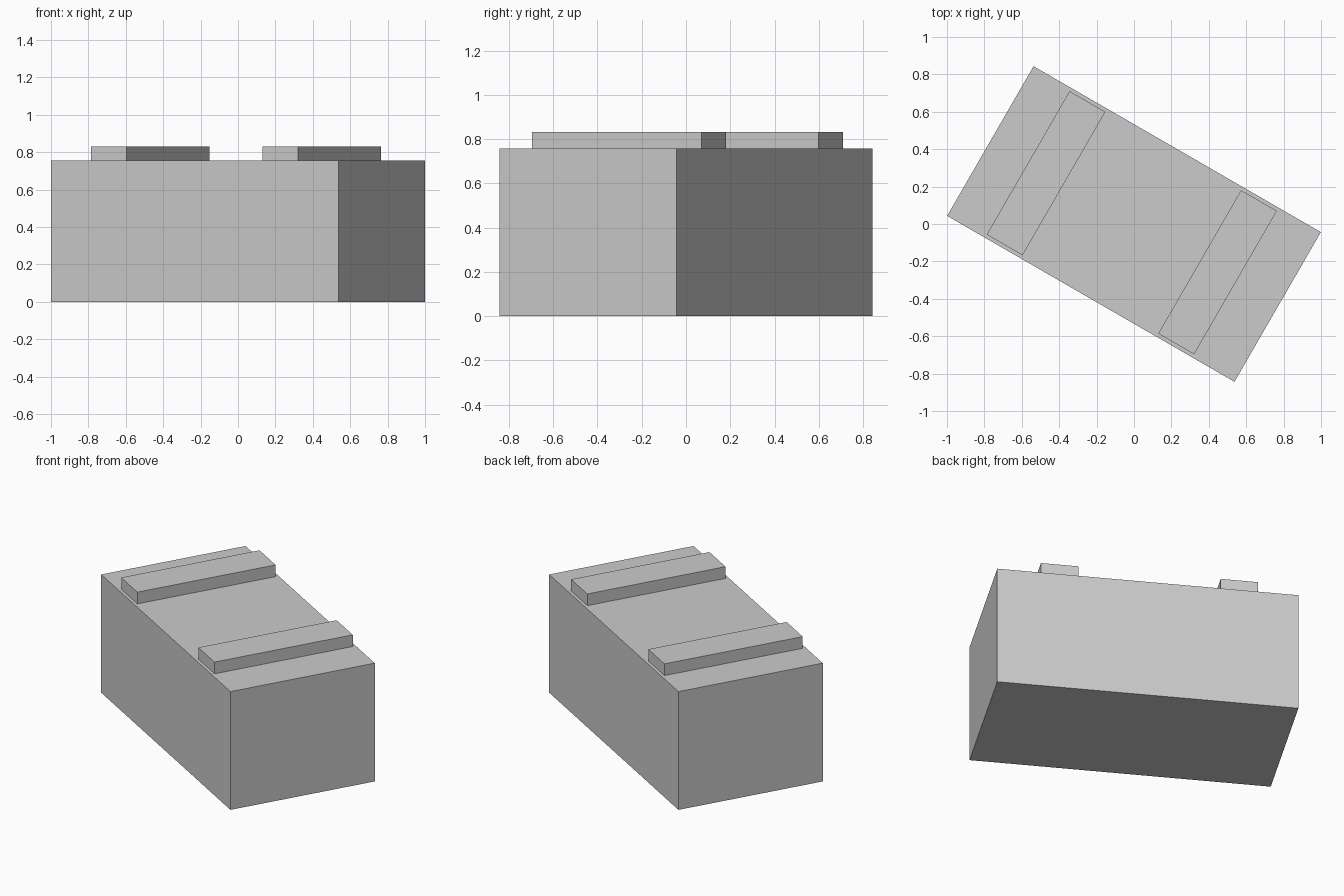
import bpy
import bmesh
from math import radians
from mathutils import Matrix

cube = bpy.data.objects.get("Cube")
if cube:
    bpy.data.objects.remove(cube, do_unlink=True)

# Single plain grey
grey = bpy.data.materials.new("plain grey")
grey.use_nodes = True
colour = (0.6, 0.6, 0.6, 1)
grey.diffuse_color = colour
grey.node_tree.nodes["Principled BSDF"].inputs["Base Color"].default_value = colour

TURN = Matrix.Rotation(radians(-30), 4, "Z")  # the whole model is turned about z


def block(name, size, along, base):
    """Box standing on height base, shifted along the long axis."""
    bm = bmesh.new()
    bmesh.ops.create_cube(bm, size=1)
    bmesh.ops.scale(bm, vec=size, verts=bm.verts)
    bmesh.ops.translate(bm, vec=(along, 0, base + size[2] / 2), verts=bm.verts)
    mesh = bpy.data.meshes.new(name)
    bm.to_mesh(mesh)
    bm.free()
    mesh.materials.append(grey)
    obj = bpy.data.objects.new(name, mesh)
    obj.matrix_world = TURN
    bpy.context.collection.objects.link(obj)


# Main body
HEIGHT = 0.757
block("body", (1.774, 0.924, HEIGHT), 0, 0)

# Two raised strips across the top
for name, along in (("left_strip", 0.516), ("right_strip", -0.543)):
    block(name, (0.221, 0.885, 0.075), along, HEIGHT)
